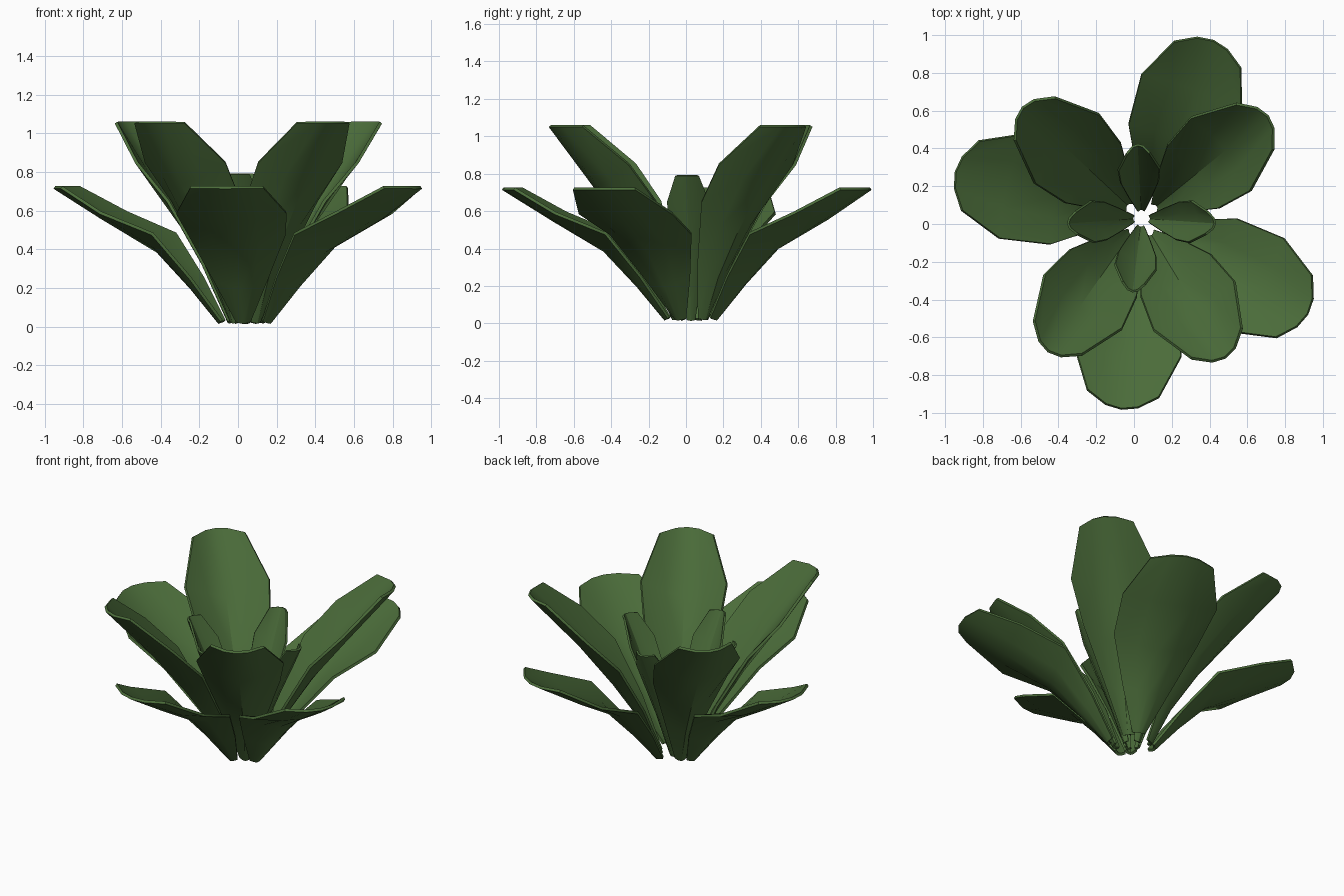
import bpy
import math
from mathutils import Vector

cube = bpy.data.objects.get("Cube")
if cube:
    bpy.data.objects.remove(cube, do_unlink=True)

# Single leaf colour
green = bpy.data.materials.new("leaf_green")
green.use_nodes = True
colour = (0.07, 0.15, 0.042, 1)
green.diffuse_color = colour
bsdf = green.node_tree.nodes["Principled BSDF"]
bsdf.inputs["Base Color"].default_value = colour
bsdf.inputs["Roughness"].default_value = 0.9

HEART = Vector((0.04, 0.03, 0))     # point the leaves grow around
COLUMNS = (-1, -0.45, 0, 0.45, 1)   # positions across a leaf

# Rows from base to tip: midrib radius, midrib z, edge radius, edge z, half width
OUTER = [(0.14, 0.02, 0.12, 0.03, 0.035),
         (0.29, 0.20, 0.26, 0.25, 0.14),
         (0.47, 0.39, 0.435, 0.48, 0.25),
         (0.74, 0.55, 0.705, 0.59, 0.285),
         (1.015, 0.72, 0.933, 0.72, 0.19)]
MIDDLE = [(0.11, 0.02, 0.09, 0.03, 0.03),
          (0.22, 0.25, 0.20, 0.34, 0.12),
          (0.37, 0.47, 0.35, 0.65, 0.215),
          (0.58, 0.74, 0.54, 0.85, 0.25),
          (0.86, 1.055, 0.772, 1.055, 0.155)]
INNER = [(0.05, 0.015, 0.04, 0.02, 0.02),
         (0.13, 0.23, 0.11, 0.27, 0.06),
         (0.22, 0.44, 0.19, 0.50, 0.10),
         (0.30, 0.61, 0.26, 0.65, 0.11),
         (0.39, 0.79, 0.345, 0.79, 0.06)]


def add_leaf(name, rows, degrees, thickness):
    """Cupped leaf blade growing outward in one direction."""
    angle = math.radians(degrees)
    out = Vector((math.cos(angle), math.sin(angle), 0))
    side = Vector((-out.y, out.x, 0))
    verts = []
    for r_mid, z_mid, r_edge, z_edge, half in rows:
        for u in COLUMNS:
            r = r_mid + (r_edge - r_mid) * abs(u) ** 2
            z = z_mid + (z_edge - z_mid) * abs(u) ** 1.5
            verts.append(HEART + out * r + side * (half * u) + Vector((0, 0, z)))
    n = len(COLUMNS)
    faces = [(i * n + j, (i + 1) * n + j, (i + 1) * n + j + 1, i * n + j + 1)
             for i in range(len(rows) - 1) for j in range(n - 1)]
    mesh = bpy.data.meshes.new(name)
    mesh.from_pydata(verts, [], faces)
    mesh.materials.append(green)
    leaf = bpy.data.objects.new(name, mesh)
    bpy.context.collection.objects.link(leaf)

    # Give the blade thickness, then smooth it with crisp rims
    solid = leaf.modifiers.new("thickness", "SOLIDIFY")
    solid.thickness = thickness
    solid.offset = 0
    bpy.ops.object.select_all(action="DESELECT")
    leaf.select_set(True)
    bpy.context.view_layer.objects.active = leaf
    bpy.ops.object.modifier_apply(modifier=solid.name)
    bpy.ops.object.shade_smooth_by_angle(angle=math.radians(30))


# Three whorls of four leaves
whorls = [("outer_leaf", OUTER, (68, 166, -96, -30), 0.016),
          ("middle_leaf", MIDDLE, (39, 137, -125, -59), 0.016),
          ("inner_leaf", INNER, (93, 184, -97, -4), 0.012)]
places = ("back", "right", "front", "left")
for name, rows, angles, thickness in whorls:
    for place, degrees in zip(places, angles):
        add_leaf(f"{name}_{place}", rows, degrees, thickness)
